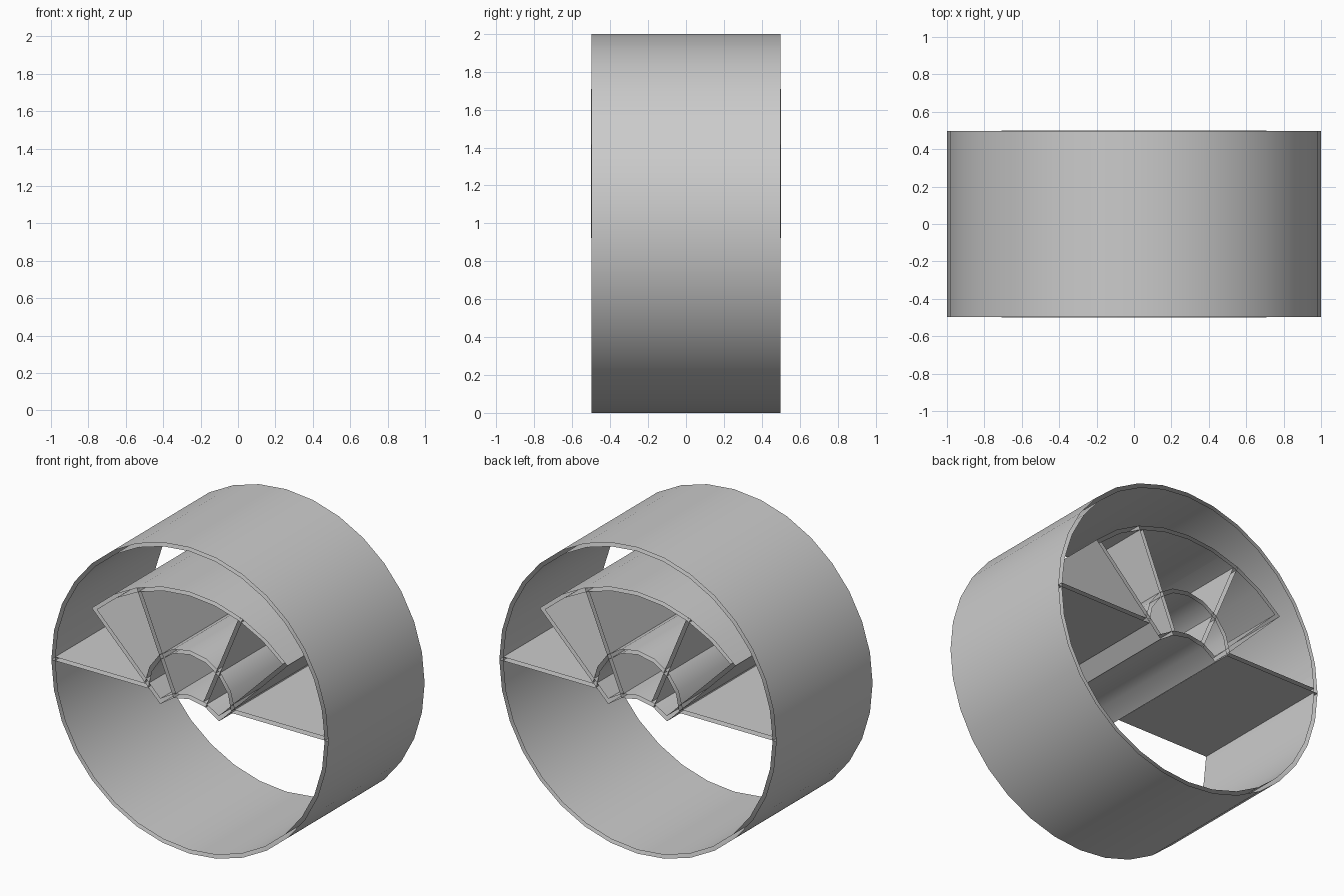
import bpy, bmesh
from math import radians, sin, cos, asin, pi

if "Cube" in bpy.data.objects:
    bpy.data.objects.remove(bpy.data.objects["Cube"])

R, r, T = 1.0, 0.3, 0.025   # outer radius, inner radius, wall thickness


def arc(rad, a0, a1, n, cz):
    return [(rad * cos(a0 + (a1 - a0) * i / n), cz + rad * sin(a0 + (a1 - a0) * i / n))
            for i in range(n + 1)]


def sector_loop(sweep, cz, inset):
    """Closed outline of an annular sector pointing up, inset evenly."""
    half = radians(sweep) / 2
    ro, ri = R - inset, r + inset
    ho, hi = half - asin(inset / ro), half - asin(inset / ri)
    n = max(4, round(sweep / 11.25))
    return (arc(ro, pi / 2 - ho, pi / 2 + ho, n, cz)
            + arc(ri, pi / 2 + hi, pi / 2 - hi, max(2, n // 2), cz))


def open_walls(name, loops, depth):
    """Sweep closed outlines along y, leaving the ends open."""
    bm = bmesh.new()
    for k, loop in enumerate(loops):
        front = [bm.verts.new((x, -depth / 2, z)) for x, z in loop]
        back = [bm.verts.new((x, depth / 2, z)) for x, z in loop]
        for i in range(len(loop)):
            j = (i + 1) % len(loop)
            f = [front[i], front[j], back[j], back[i]]
            bm.faces.new(f if k == 0 else f[::-1])
    me = bpy.data.meshes.new(name)
    bm.to_mesh(me)
    bm.free()
    ob = bpy.data.objects.new(name, me)
    bpy.context.collection.objects.link(ob)
    bpy.context.view_layer.objects.active = ob
    bpy.ops.object.select_all(action='DESELECT')
    ob.select_set(True)
    bpy.ops.object.shade_smooth_by_angle(angle=radians(30))


# Full round drum: outer and inner wall
open_walls("drum_ring", [arc(R, 0, 2 * pi, 32, 1)[:-1],
                         arc(R - T, 0, 2 * pi, 32, 1)[:-1]], 0.996)

# Nested hollow sector frames: half, quarter and eighth
for name, sweep, cz, depth in (("half_frame", 180, 1.0, 0.996),
                               ("quarter_frame", 90, 0.71, 1.0),
                               ("eighth_frame", 45, 0.71, 1.0)):
    open_walls(name, [sector_loop(sweep, cz, 0), sector_loop(sweep, cz, T)], depth)
